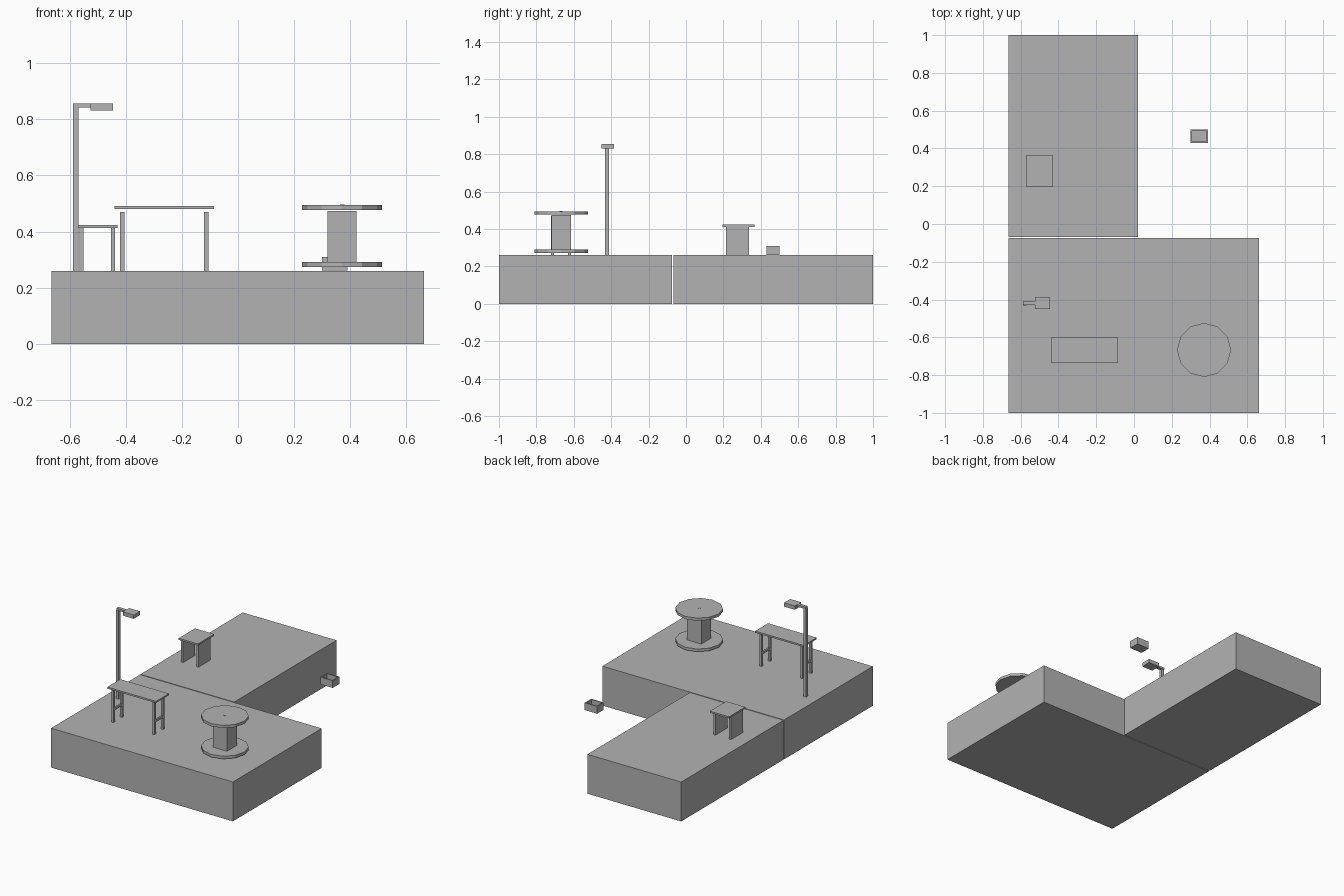
import bpy
import bmesh
import math
from mathutils import Matrix

cube = bpy.data.objects.get("Cube")
if cube:
    bpy.data.objects.remove(cube, do_unlink=True)

grey = bpy.data.materials.new("plain grey")
grey.use_nodes = True
colour = (0.45, 0.45, 0.45, 1)
grey.diffuse_color = colour
grey.node_tree.nodes["Principled BSDF"].inputs["Base Color"].default_value = colour

FLOOR = 0.26


def finish(name, bm):
    mesh = bpy.data.meshes.new(name)
    bm.to_mesh(mesh)
    bm.free()
    mesh.materials.append(grey)
    obj = bpy.data.objects.new(name, mesh)
    bpy.context.collection.objects.link(obj)
    return obj


def box(name, xs, ys, zs, open_wall=0):
    """Box between limits; open_wall hollows it out from the top."""
    bm = bmesh.new()
    spans = (xs, ys, zs)
    size = [b - a for a, b in spans]
    mid = [(a + b) / 2 for a, b in spans]
    bmesh.ops.create_cube(bm, size=1, matrix=Matrix.Translation(mid) @ Matrix.Diagonal((*size, 1)))
    if open_wall:
        top = [f for f in bm.faces if f.normal.z > 0.9]
        bmesh.ops.inset_region(bm, faces=top, thickness=open_wall)
        hole = bmesh.ops.extrude_face_region(bm, geom=top)
        verts = [g for g in hole["geom"] if isinstance(g, bmesh.types.BMVert)]
        bmesh.ops.translate(bm, verts=verts, vec=(0, 0, open_wall - size[2]))
        bmesh.ops.delete(bm, geom=top, context="FACES_ONLY")
    return finish(name, bm)


def disc(name, x, y, zs, radius, sides=12):
    bm = bmesh.new()
    bmesh.ops.create_cone(bm, cap_ends=True, segments=sides, radius1=radius, radius2=radius,
                          depth=zs[1] - zs[0],
                          matrix=Matrix.Translation((x, y, sum(zs) / 2)))
    return finish(name, bm)


# Two ground blocks forming an L
box("front_platform", (-0.665, 0.663), (-1, -0.074), (0, FLOOR))
box("back_platform", (-0.665, 0.02), (-0.068, 1), (0, FLOOR))

# Cable spool table
sx, sy = 0.371, -0.667
disc("spool_bottom_disc", sx, sy, (0.273, 0.291), 0.143)
disc("spool_top_disc", sx, sy, (0.477, 0.495), 0.143)
disc("spool_axle_cap", sx, sy, (0.494, 0.497), 0.008, 8)
box("spool_core", (sx - 0.052, sx + 0.052), (sy - 0.052, sy + 0.052), (0.289, 0.474))

# Long table with H shaped trestles
box("table_top", (-0.44, -0.085), (-0.735, -0.6), (0.48, 0.491))
for side, x in (("right", -0.42), ("left", -0.121)):
    for end, y in (("front", -0.722), ("back", -0.631)):
        box(f"table_leg_{end}_{side}", (x, x + 0.015), (y, y + 0.016), (FLOOR, 0.47))
    box(f"table_crossbar_{side}", (x + 0.002, x + 0.013), (-0.708, -0.629), (0.335, 0.35))

# Stool with panel legs
box("stool_seat", (-0.57, -0.43), (0.195, 0.365), (0.412, 0.423))
for side, x in (("right", -0.565), ("left", -0.452)):
    box(f"stool_panel_{side}", (x, x + 0.014), (0.214, 0.338), (FLOOR, 0.412))

# Street lamp
box("lamp_pole", (-0.588, -0.569), (-0.432, -0.413), (FLOOR, 0.845))
box("lamp_arm", (-0.588, -0.524), (-0.43, -0.409), (0.843, 0.856))
box("lamp_head", (-0.525, -0.446), (-0.451, -0.386), (0.831, 0.856))

# Open crate beside the back block
box("crate", (0.3, 0.391), (0.43, 0.499), (0.262, 0.31), open_wall=0.01)
